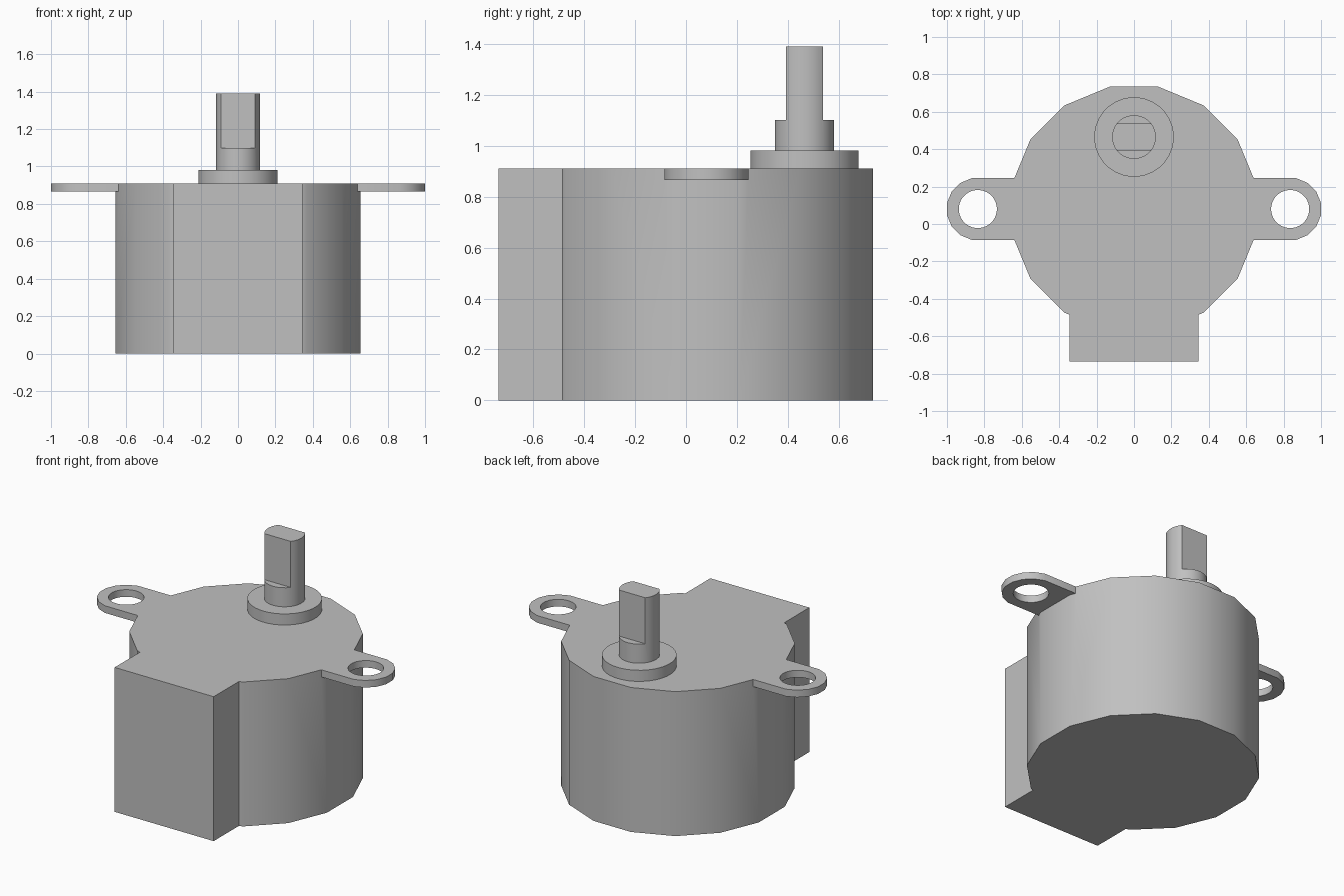
import bpy, bmesh, math

cube = bpy.data.objects.get("Cube")
if cube:
    bpy.data.objects.remove(cube, do_unlink=True)

metal = bpy.data.materials.new("grey metal")
metal.use_nodes = True
GREY = (0.53, 0.53, 0.53, 1)
metal.diffuse_color = GREY
metal.node_tree.nodes["Principled BSDF"].inputs["Base Color"].default_value = GREY


def ring(cx, cy, r, sides, offset=0.5):
    step = 2 * math.pi / sides
    return [(cx + r * math.cos((i + offset) * step), cy + r * math.sin((i + offset) * step))
            for i in range(sides)]


def rect(x0, x1, y0, y1):
    return [(x0, y0), (x1, y0), (x1, y1), (x0, y1)]


def prism(name, outline, z0, z1):
    """Extrude a counter-clockwise outline from z0 to z1."""
    bm = bmesh.new()
    base = bm.faces.new([bm.verts.new((x, y, z0)) for x, y in outline])
    top = bmesh.ops.extrude_face_region(bm, geom=[base], use_keep_orig=True)["geom"]
    for v in top:
        if isinstance(v, bmesh.types.BMVert):
            v.co.z = z1
    bmesh.ops.recalc_face_normals(bm, faces=bm.faces)
    mesh = bpy.data.meshes.new(name)
    bm.to_mesh(mesh)
    bm.free()
    mesh.materials.append(metal)
    obj = bpy.data.objects.new(name, mesh)
    bpy.context.collection.objects.link(obj)
    return obj


def select(obj):
    bpy.ops.object.select_all(action='DESELECT')
    obj.select_set(True)
    bpy.context.view_layer.objects.active = obj


def combine(target, tool, operation):
    """Apply a boolean and remove the helper."""
    mod = target.modifiers.new(operation.lower(), 'BOOLEAN')
    mod.operation, mod.object, mod.solver = operation, tool, 'EXACT'
    select(target)
    bpy.ops.object.modifier_apply(modifier=mod.name)
    bpy.data.objects.remove(tool, do_unlink=True)


def finish(obj):
    """Merge coplanar faces and smooth the curved sides."""
    bm = bmesh.new()
    bm.from_mesh(obj.data)
    bmesh.ops.remove_doubles(bm, verts=bm.verts, dist=0.0005)
    bmesh.ops.dissolve_limit(bm, angle_limit=0.01, verts=bm.verts, edges=bm.edges)
    bm.to_mesh(obj.data)
    bm.free()
    select(obj)
    bpy.ops.object.shade_smooth_by_angle(angle=math.radians(30))


TOP, MID_Y, SHAFT_Y, TAB_X = 0.91, 0.08, 0.465, 0.835

# Faceted can with the square connector block on the front
housing = prism("motor_housing", ring(0, MID_Y, 0.667, 16), 0, TOP)
combine(housing, prism("connector_block", rect(-0.345, 0.345, -0.735, -0.2), 0, TOP), 'UNION')

# Mounting tabs with rounded ends and screw holes
for side in (-1, 1):
    end = ring(TAB_X, MID_Y, 0.168, 16)
    arc = end[-4:] + end[:4]
    half = arc[-1][1] - MID_Y
    outline = [(0.5, MID_Y - half)] + arc + [(0.5, MID_Y + half)]
    if side < 0:
        outline = [(-x, y) for x, y in reversed(outline)]
    combine(housing, prism("mounting_tab", outline, 0.865, TOP), 'UNION')
    hole = prism("screw_hole", ring(side * TAB_X, MID_Y, 0.102, 32), 0.8, 1)
    combine(housing, hole, 'DIFFERENCE')
finish(housing)

# Round boss under the shaft
collar = prism("shaft_collar", ring(0, SHAFT_Y, 0.213, 32), TOP, 0.98)
finish(collar)

# Output shaft with two flats
shaft = prism("output_shaft", ring(0, SHAFT_Y, 0.117, 32), 0.98, 1.39)
for side in (-1, 1):
    y0, y1 = sorted((SHAFT_Y + side * 0.072, SHAFT_Y + side * 0.3))
    combine(shaft, prism("flat_cutter", rect(-0.3, 0.3, y0, y1), 1.1, 1.5), 'DIFFERENCE')
finish(shaft)
